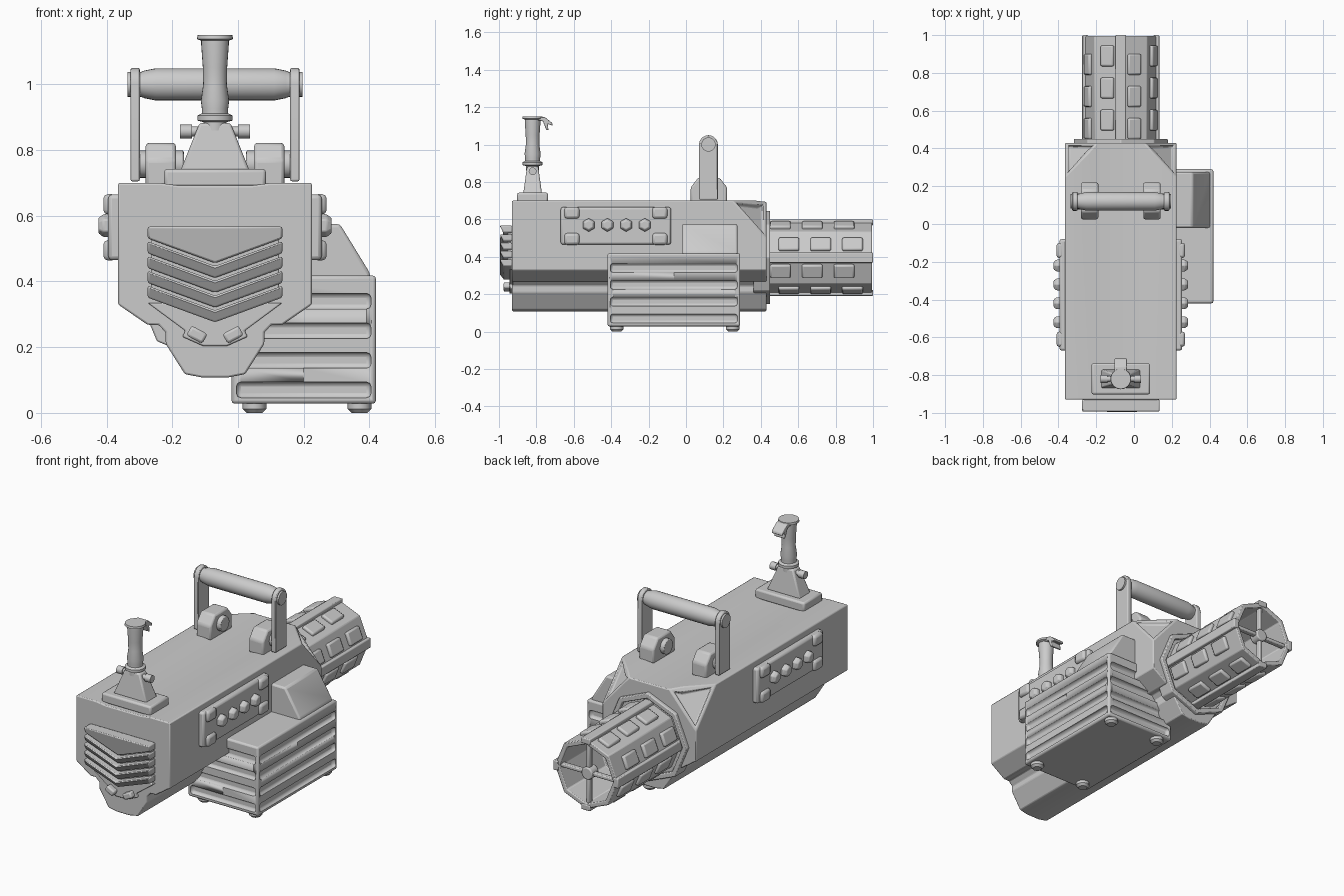
import bpy, bmesh, math
from mathutils import Vector, Matrix

if "Cube" in bpy.data.objects:
    bpy.data.objects.remove(bpy.data.objects["Cube"])

grey = bpy.data.materials.new("light grey metal")
grey.use_nodes = True
tone = (0.6, 0.6, 0.6, 1)
grey.diffuse_color = tone
grey.node_tree.nodes["Principled BSDF"].inputs["Base Color"].default_value = tone

CX = -0.07          # centre line of the body
BZ = 0.395          # barrel axis height


def finish(name, bm, bevel=0.0, segments=2):
    bmesh.ops.recalc_face_normals(bm, faces=bm.faces)
    mesh = bpy.data.meshes.new(name)
    bm.to_mesh(mesh)
    bm.free()
    mesh.materials.append(grey)
    ob = bpy.data.objects.new(name, mesh)
    bpy.context.collection.objects.link(ob)
    if bevel:
        mod = ob.modifiers.new("Bevel", 'BEVEL')
        mod.width, mod.segments = bevel, segments
        mod.limit_method, mod.angle_limit = 'ANGLE', math.radians(30)
    bpy.ops.object.select_all(action='DESELECT')
    ob.select_set(True)
    bpy.context.view_layer.objects.active = ob
    bpy.ops.object.shade_smooth_by_angle(angle=math.radians(32))
    return ob


def add_box(bm, c, size, rot=None):
    m = Matrix.Translation(c) @ (rot or Matrix()) @ Matrix.Diagonal((*size, 1))
    return bmesh.ops.create_cube(bm, size=1, matrix=m)["verts"]


def box(name, c, size, bevel=0.008, top=(1, 1), rot=None):
    bm = bmesh.new()
    for v in add_box(bm, c, size, rot):
        if v.co.z > c[2]:
            v.co.x = c[0] + (v.co.x - c[0]) * top[0]
            v.co.y = c[1] + (v.co.y - c[1]) * top[1]
    return finish(name, bm, bevel)


def prism(profile, axis, a, b):
    """Extrude a 2D outline along axis (0 = x with y,z outline; 1 = y with x,z)."""
    bm = bmesh.new()
    put = (lambda u, v: (a, u, v)) if axis == 0 else (lambda u, v: (u, a, v))
    face = bm.faces.new([bm.verts.new(put(u, v)) for u, v in profile])
    new = bmesh.ops.extrude_face_region(bm, geom=[face])["geom"]
    step = Vector((0, 0, 0))
    step[axis] = b - a
    bmesh.ops.translate(bm, vec=step, verts=[g for g in new if isinstance(g, bmesh.types.BMVert)])
    bmesh.ops.recalc_face_normals(bm, faces=bm.faces)
    return bm


def lathe(name, origin, direction, profile, steps=24, bevel=0.0):
    """Spin (radius, distance) points round an axis."""
    bm = bmesh.new()
    pts = [(0, profile[0][1])] + profile + [(0, profile[-1][1])]
    vs = [bm.verts.new((r, 0, h)) for r, h in pts]
    es = [bm.edges.new(p) for p in zip(vs, vs[1:])]
    bmesh.ops.spin(bm, geom=vs + es, axis=(0, 0, 1), cent=(0, 0, 0), steps=steps, angle=math.tau)
    bmesh.ops.remove_doubles(bm, verts=bm.verts, dist=1e-4)
    turn = Vector((0, 0, 1)).rotation_difference(Vector(direction)).to_matrix().to_4x4()
    bm.transform(Matrix.Translation(origin) @ turn)
    return finish(name, bm, bevel)


def mirrored(half):
    return [(CX + x, z) for x, z in half] + [(CX - x, z) for x, z in reversed(half)]


# Main body: notched keel outline, rear corners sliced off and inset
half = [(0.11, 0.692), (0.17, 0.7), (0.295, 0.7), (0.295, 0.33), (0.205, 0.268),
        (0.172, 0.268), (0.15, 0.245), (0.15, 0.21), (0.092, 0.118), (0.04, 0.108)]
bm = prism(mirrored(half), 1, -0.93, 0.43)
for s in (1, -1):
    a = Vector((CX + s * 0.295, 0.25, 0.7))
    b = Vector((CX + s * 0.295, 0.43, 0.5))
    c = Vector((CX + s * 0.12, 0.43, 0.7))
    n = (b - a).cross(c - a).normalized()
    if n.y < 0:
        n = -n
    cut = bmesh.ops.bisect_plane(bm, geom=bm.verts[:] + bm.edges[:] + bm.faces[:],
                                 plane_co=a, plane_no=n, clear_outer=True)["geom_cut"]
    cap = bmesh.ops.contextual_create(bm, geom=[g for g in cut if isinstance(g, bmesh.types.BMEdge)])["faces"]
    bmesh.ops.recalc_face_normals(bm, faces=bm.faces)
    bmesh.ops.inset_individual(bm, faces=cap, thickness=0.028)
    bmesh.ops.inset_individual(bm, faces=cap, thickness=0.006, depth=-0.02)
finish("body", bm, 0.007)


# Octagonal barrel with an open mouth
def octagon_tube(name, r, y0, y1, wall, depth):
    bm = bmesh.new()
    m = Matrix.Translation((CX, (y0 + y1) / 2, BZ)) @ Matrix.Rotation(-math.pi / 2, 4, 'X')
    bmesh.ops.create_cone(bm, cap_ends=True, segments=8, radius1=r, radius2=r, depth=y1 - y0, matrix=m)
    bm.normal_update()
    mouth = [f for f in bm.faces if f.normal.y > 0.9]
    bmesh.ops.inset_region(bm, faces=mouth, thickness=wall)
    inner = bmesh.ops.extrude_face_region(bm, geom=mouth)["geom"]
    bmesh.ops.delete(bm, geom=mouth, context='FACES_ONLY')
    bmesh.ops.translate(bm, vec=(0, -depth, 0), verts=[g for g in inner if isinstance(g, bmesh.types.BMVert)])
    return finish(name, bm, 0.005)


octagon_tube("barrel", 0.197, 0.38, 0.995, 0.028, 0.35)
octagon_tube("barrel_collar", 0.25, 0.36, 0.45, 0.03, 0.03)

# Raised plates on the eight barrel faces, staggered face by face
bm = bmesh.new()
for k in range(8):
    ang = math.radians(22.5 + 45 * k)
    rot = Matrix.Rotation(-ang, 4, 'Y')
    for i in range(3):
        y = 0.53 + 0.17 * i - 0.045 * (k % 2) + 0.02
        add_box(bm, (CX + 0.184 * math.cos(ang), y, BZ + 0.184 * math.sin(ang)), (0.03, 0.11, 0.075), rot)
finish("barrel_plates", bm, 0.009)

# Long ribs on the barrel axes, and spokes with a hub in the mouth
bm = bmesh.new()
for k in range(4):
    ang = math.radians(90 * k)
    rot = Matrix.Rotation(-ang, 4, 'Y')
    dx, dz = math.cos(ang), math.sin(ang)
    add_box(bm, (CX + 0.188 * dx, 0.71, BZ + 0.188 * dz), (0.032, 0.58, 0.055), rot)
    add_box(bm, (CX + 0.09 * dx, 0.965, BZ + 0.09 * dz), (0.18, 0.03, 0.02), rot)
finish("barrel_ribs", bm, 0.005)
lathe("barrel_hub", (CX, 0.93, BZ), (0, 1, 0), [(0.035, 0), (0.035, 0.06)], 16, 0.006)

# Side panels with corner pads and a row of studs
for s in (1, -1):
    x = CX + s * 0.295
    box("side_panel", (x + s * 0.005, -0.375, 0.565), (0.05, 0.59, 0.2), 0.012)
    for y in (-0.61, -0.14):
        for z in (0.495, 0.635):
            box("panel_pad", (x + s * 0.025, y, z), (0.04, 0.08, 0.062), 0.014)
    for i in range(4):
        lathe("panel_stud", (x + s * 0.02, -0.52 + 0.1 * i, 0.57), (s, 0, 0),
              [(0.036, 0), (0.036, 0.025), (0.024, 0.04)], 6, 0.004)

# Carry handle: brackets, posts, pivots and bar
for s in (1, -1):
    bracket = [(0.025, 0.69), (0.025, 0.77), (0.065, 0.822), (0.18, 0.822), (0.22, 0.77), (0.22, 0.69)]
    x = CX + s * 0.165
    finish("handle_bracket", prism(bracket, 0, x - 0.046, x + 0.046), 0.01)
    lathe("handle_pivot", (CX + s * 0.095, 0.12, 0.757), (s, 0, 0), [(0.042, 0), (0.042, 0.155)], 20, 0.005)
    post = [(0.07, 0.705), (0.17, 0.705)]
    post += [(0.12 + 0.05 * math.cos(t * math.pi / 10), 1.0 + 0.05 * math.sin(t * math.pi / 10)) for t in range(11)]
    x = CX + s * 0.243
    finish("handle_post", prism(post, 0, x - 0.014, x + 0.014), 0.005)
lathe("handle_bar", (CX, 0.12, 1.0), (1, 0, 0),
      [(0.038, -0.267), (0.038, -0.225), (0.042, -0.215), (0.049, -0.18),
       (0.049, 0.18), (0.042, 0.215), (0.038, 0.225), (0.038, 0.267)])

# Control grip: base, tapered stand, cross bolt, stick and trigger
GY = -0.82
box("grip_base", (CX, GY, 0.715), (0.31, 0.165, 0.055), 0.01)
box("grip_stand", (CX, GY, 0.81), (0.21, 0.1, 0.145), 0.008, (0.45, 0.6))
lathe("grip_bolt", (CX, GY, 0.857), (1, 0, 0),
      [(0.021, -0.107), (0.021, -0.07), (0.015, -0.07), (0.015, 0.07), (0.021, 0.07), (0.021, 0.107)], 12)
lathe("grip_stick", (CX, GY, 0), (0, 0, 1),
      [(0.035, 0.86), (0.035, 0.885), (0.054, 0.89), (0.054, 0.905), (0.04, 0.912), (0.04, 0.925),
       (0.043, 0.95), (0.036, 1.0), (0.037, 1.05), (0.042, 1.12), (0.042, 1.133), (0.055, 1.138), (0.053, 1.15)])
trigger = [(-0.83, 1.15), (-0.755, 1.147), (-0.715, 1.115), (-0.712, 1.1), (-0.74, 1.11),
           (-0.735, 1.075), (-0.748, 1.08), (-0.765, 1.125), (-0.83, 1.135)]
finish("grip_trigger", prism(trigger, 0, CX - 0.033, CX + 0.033), 0.004)

# Front grille: backing plate, chevron louvres, lower chin and two lamps
W, DROP = 0.205, 0.075
back = [(W - 0.01, 0.565), (W - 0.01, 0.35), (0.001, 0.28)]
finish("grille_back", prism(mirrored(back), 1, -0.955, -0.92), 0.004)
for i in range(5):
    z = 0.567 - 0.045 * i
    d = DROP if i else 0
    slat = [(CX - W, z), (CX, z - d), (CX + W, z), (CX + W, z - 0.036),
            (CX, z - 0.036 - DROP), (CX - W, z - 0.036)]
    bm = prism(slat, 1, -0.995, -0.93)
    for v in bm.verts:          # slope the lower edge back like a louvre
        if v.co.y < -0.98 and v.index % 6 >= 0 and v.co.z < z - 0.03 - DROP * (1 - abs(v.co.x - CX) / W):
            v.co.y += 0.018
    finish("grille_louvre", bm, 0.006)
chin = [(W, 0.335), (0.09, 0.25), (0.1, 0.232), (0.035, 0.203)]
finish("front_chin", prism(mirrored(chin), 1, -0.945, -0.92), 0.005)
for s in (1, -1):
    box("front_lamp", (CX + s * 0.055, -0.95, 0.238), (0.055, 0.05, 0.034), 0.008,
        rot=Matrix.Rotation(-s * math.radians(28), 4, 'Y'))

# Side box with round-ended grooves cut into all four walls
LO, HI = Vector((-0.02, -0.42, 0.028)), Vector((0.42, 0.29, 0.418))
MID, SIZE = (LO + HI) / 2, HI - LO
bm = bmesh.new()
for i in range(4):
    z = 0.07 + 0.09 * i
    for s in (1, -1):
        add_box(bm, (MID.x + s * SIZE.x / 2, MID.y, z), (0.036, SIZE.y - 0.03, 0.048))
        add_box(bm, (MID.x, MID.y + s * SIZE.y / 2, z), (SIZE.x - 0.03, 0.036, 0.048))
cutter = finish("groove_cutter", bm, 0.014)
cutter.hide_render = True
cutter.hide_set(True)
bm = bmesh.new()
add_box(bm, MID, SIZE)
side_box = finish("side_box", bm, 0.01)
cut = side_box.modifiers.new("Grooves", 'BOOLEAN')
cut.operation, cut.object, cut.solver = 'DIFFERENCE', cutter, 'EXACT'

# Feed cover sloping from body to box, and small feet
cover = [(0.15, 0.4), (0.15, 0.575), (0.31, 0.575), (0.402, 0.425), (0.402, 0.4)]
finish("feed_cover", prism(cover, 1, -0.02, 0.275), 0.01)
for x in (0.05, 0.37):
    for y in (-0.37, 0.25):
        lathe("box_foot", (x, y, 0), (0, 0, 1), [(0.024, 0), (0.036, 0.012), (0.036, 0.035)], 12)
